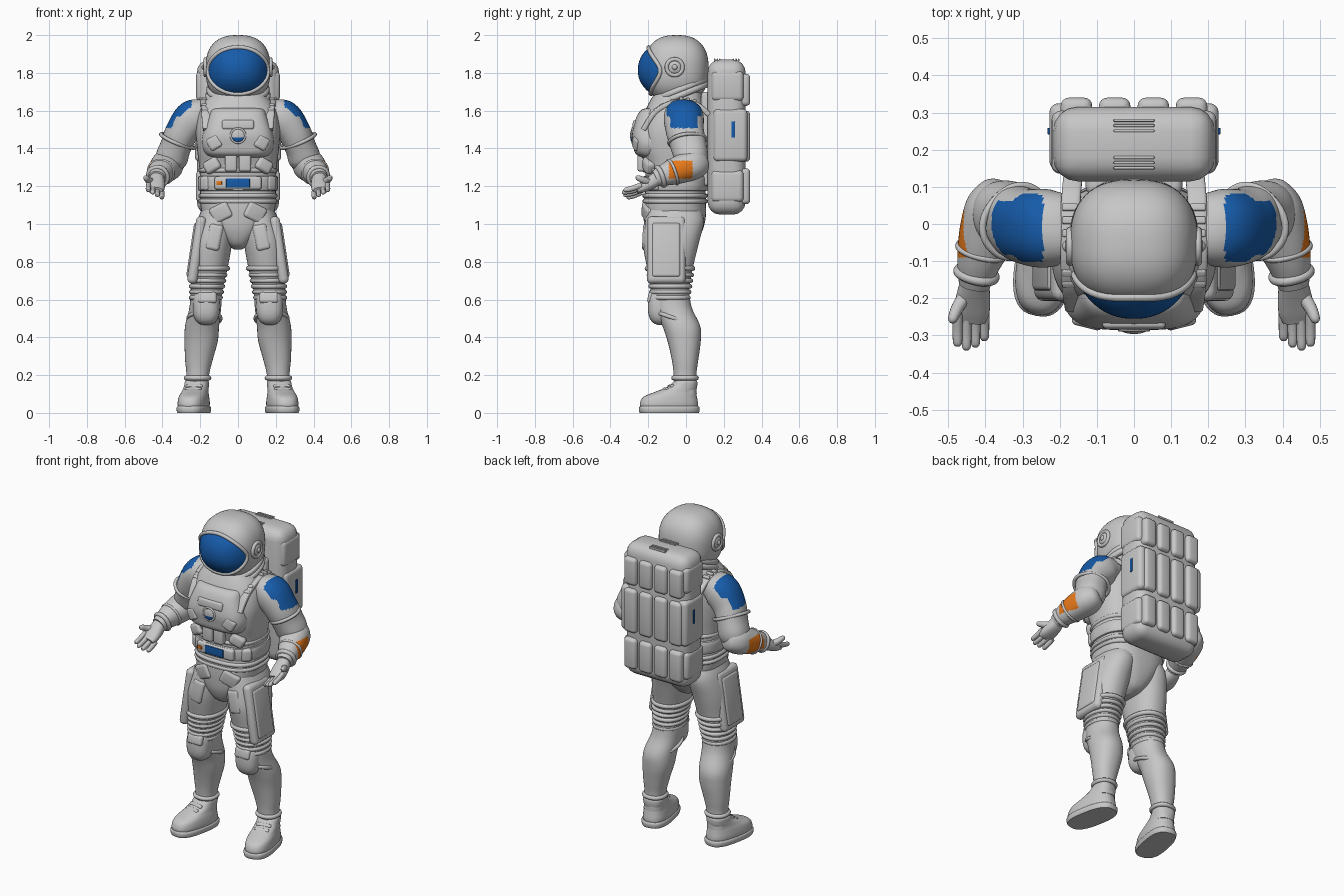
import bpy, bmesh, math
from mathutils import Vector, Matrix, Euler

if "Cube" in bpy.data.objects:
    bpy.data.objects.remove(bpy.data.objects["Cube"])


def material(name, rgb):
    m = bpy.data.materials.new(name)
    m.diffuse_color = (*rgb, 1)
    m.use_nodes = True
    m.node_tree.nodes["Principled BSDF"].inputs["Base Color"].default_value = m.diffuse_color
    return m


GREY = material("suit grey", (0.57, 0.57, 0.57))
BLUE = material("deep blue", (0.008, 0.105, 0.40))
ORANGE = material("orange", (0.80, 0.19, 0.01))


def finish(name, bm, mat, mirror):
    bmesh.ops.recalc_face_normals(bm, faces=bm.faces[:])
    me = bpy.data.meshes.new(name)
    bm.to_mesh(me)
    bm.free()
    me.materials.append(mat)
    ob = bpy.data.objects.new(name, me)
    bpy.context.collection.objects.link(ob)
    if mirror:
        ob.modifiers.new("mirror", 'MIRROR').use_mirror_merge = False
    return ob


def skin(name, rings, mat=GREY, mirror=False, wrap=False):
    bm = bmesh.new()
    vs = [[bm.verts.new(p) for p in r] for r in rings]
    n = len(rings[0])
    for i in range(len(vs) if wrap else len(vs) - 1):
        a, b = vs[i], vs[(i + 1) % len(vs)]
        for j in range(n):
            k = (j + 1) % n
            bm.faces.new((a[j], a[k], b[k], b[j]))
    if not wrap:
        bm.faces.new(vs[0])
        bm.faces.new(vs[-1])
    return finish(name, bm, mat, mirror)


def oval(t, e):
    c, s = math.cos(t), math.sin(t)
    return (math.copysign(abs(c) ** (2 / e), c), math.copysign(abs(s) ** (2 / e), s))


def loft(name, st, mat=GREY, e=2.2, flat=False, seg=40, steps=6, mirror=False, xf=None):
    """Smooth skin through stations (x, y, z, radius across, radius deep)."""
    s = [st[0]] + list(st) + [st[-1]]
    pts = []
    for i in range(1, len(s) - 2):
        for k in range(steps + (i == len(s) - 3)):
            t = k / steps
            pts.append([0.5 * (2 * b + (c - a) * t + (2 * a - 5 * b + 4 * c - d) * t * t
                               + (3 * b - a - 3 * c + d) * t ** 3)
                        for a, b, c, d in zip(*s[i - 1:i + 3])])
    rings = []
    for i, p in enumerate(pts):
        u, w = Vector((1, 0, 0)), Vector((0, 1, 0))
        if not flat:
            t = (Vector(pts[min(i + 1, len(pts) - 1)][:3]) - Vector(pts[max(i - 1, 0)][:3])).normalized()
            u = (u - t * u.dot(t)).normalized()
            w = t.cross(u)
        ring = []
        for j in range(seg):
            a, b = oval(2 * math.pi * j / seg, e)
            q = Vector(p[:3]) + u * a * max(p[3], .002) + w * b * max(p[4], .002)
            ring.append(xf @ q if xf else q)
        rings.append(ring)
    return skin(name, rings, mat, mirror)


def tube(name, pts, r, mat=GREY, mirror=False, seg=10):
    """Closed loop of round cord."""
    mid, n, rings = sum(pts, Vector()) / len(pts), len(pts), []
    for i, p in enumerate(pts):
        t = (pts[(i + 1) % n] - pts[i - 1]).normalized()
        o = p - mid
        o = (o - t * o.dot(t)).normalized()
        w = t.cross(o)
        rings.append([p + (o * math.cos(a) + w * math.sin(a)) * r
                      for a in (2 * math.pi * k / seg for k in range(seg))])
    return skin(name, rings, mat, mirror, True)


def ring(name, c, rx, ry, r, normal=(0, 0, 1), e=2.2, mirror=False):
    q = Vector((0, 0, 1)).rotation_difference(Vector(normal))
    pts = []
    for k in range(56):
        a, b = oval(2 * math.pi * k / 56, e)
        pts.append(Vector(c) + q @ Vector((a * rx, b * ry, 0)))
    return tube(name, pts, r, GREY, mirror)


def box(name, c, size, bevel=.015, mat=GREY, rot=(0, 0, 0), mirror=False):
    bm = bmesh.new()
    bmesh.ops.create_cube(bm, size=1)
    bmesh.ops.scale(bm, vec=size, verts=bm.verts)
    bmesh.ops.bevel(bm, geom=bm.edges[:], offset=bevel, segments=4, profile=.5, affect='EDGES')
    bm.transform(Matrix.Translation(c) @ Euler(rot).to_matrix().to_4x4())
    return finish(name, bm, mat, mirror)


def blob(name, c, r, e=2.0, mat=GREY, mirror=False, seg=48):
    bm = bmesh.new()
    bmesh.ops.create_uvsphere(bm, u_segments=seg, v_segments=seg // 2, radius=1)
    for v in bm.verts:
        p = v.co / sum(abs(k) ** e for k in v.co) ** (1 / e)
        v.co = Vector(c) + Vector((p.x * r[0], p.y * r[1], p.z * r[2]))
    return finish(name, bm, mat, mirror)


def paint(ob, mat, rule):
    ob.data.materials.append(mat)
    for f in ob.data.polygons:
        if rule(f.center, f.normal):
            f.material_index = len(ob.data.materials) - 1


# Helmet with bulging visor, rim, ear discs and tilted neck rings
HC, HR, HE = Vector((0, -.05, 1.82)), Vector((.172, .17, .18)), 2.5
blob("helmet", HC, HR, HE, seg=64)


def visor_point(r, t, bulge):
    x, z = .155 * r * math.cos(t), 1.812 + .12 * r * math.sin(t)
    d = 1 - abs(x / HR.x) ** HE - abs((z - HC.z) / HR.z) ** HE
    return Vector((x, HC.y - HR.y * d ** (1 / HE) - bulge * (1 - r * r) - .003, z))


loop = [2 * math.pi * k / 64 for k in range(64)]
skin("visor", [[visor_point(r / 14, t, .032) for t in loop] for r in (.3, 1, 2, 3, 4, 5, 6, 7, 8, 9, 10, 11, 12, 13, 14)], BLUE)
tube("visor_rim", [visor_point(1.03, t, 0) for t in loop], .011)
ring("ear_ring", (.172, -.06, 1.83), .042, .042, .011, (1, 0, 0), 2, True)
blob("ear_disc", (.165, -.06, 1.83), (.02, .036, .036), 2.5, mirror=True)
blob("ear_button", (.178, -.06, 1.83), (.015, .016, .016), mirror=True, seg=20)
tilt = (0, -.38, .92)
ring("neck_ring_upper", (0, -.03, 1.712), .15, .145, .018, tilt)
ring("neck_ring_lower", (0, -.03, 1.682), .155, .15, .018, tilt)

# Torso and chest shell
loft("torso", [(0, -.03, 1.72, .12, .11), (0, -.045, 1.67, .16, .135), (0, -.055, 1.60, .205, .16),
               (0, -.07, 1.50, .222, .18), (0, -.07, 1.40, .217, .178), (0, -.06, 1.30, .205, .16),
               (0, -.055, 1.20, .20, .158), (0, -.06, 1.12, .20, .165), (0, -.06, 1.04, .185, .165),
               (0, -.065, .96, .13, .15), (0, -.07, .89, .06, .11), (0, -.07, .865, .02, .05)],
     e=2.6, flat=True, seg=56)
loft("chest_plate", [(0, -.14, 1.345, .13, .07), (0, -.15, 1.37, .17, .115), (0, -.15, 1.42, .192, .13),
                     (0, -.15, 1.48, .185, .135), (0, -.14, 1.56, .158, .125), (0, -.13, 1.605, .14, .105),
                     (0, -.12, 1.615, .11, .07)], e=3.6, flat=True, seg=56)
box("chest_inset", (0, -.268, 1.525), (.17, .03, .05), .012, rot=(-.12, 0, 0))
box("chest_side_pad", (.125, -.262, 1.43), (.07, .035, .07), .014, rot=(0, .5, .25), mirror=True)
badge = blob("chest_badge", (0, -.284, 1.468), (.036, .012, .036))
paint(badge, BLUE, lambda c, n: c.z < 1.457)
ring("chest_badge_ring", (0, -.284, 1.468), .038, .038, .006, (0, 1, 0), 2)
box("chest_pouch", (.037, -.222, 1.325), (.066, .07, .095), .014, mirror=True)
box("rib_pad", (.135, -.195, 1.31), (.09, .06, .07), .02, rot=(0, .5, .35), mirror=True)
loft("shoulder_strap", [(.165, .12, 1.58), (.17, .06, 1.63), (.172, -.02, 1.648), (.172, -.1, 1.632),
                        (.168, -.17, 1.585), (.16, -.225, 1.50)] and
     [(x, y, z, .026, .014) for x, y, z in ((.165, .12, 1.58), (.17, .06, 1.63), (.172, -.02, 1.648),
                                            (.172, -.1, 1.632), (.168, -.17, 1.585), (.16, -.225, 1.5))],
     e=4, seg=24, mirror=True)
for y, z, a in ((.045, 1.652, -.2), (.01, 1.66, -.1), (-.025, 1.664, 0), (-.13, 1.628, .5), (-.16, 1.605, .65)):
    box("strap_clip", (.172, y, z), (.042, .02, .018), .005, rot=(a, 0, 0), mirror=True)

# Belt, buckle and waist folds
loft("belt", [(0, -.055, z, r, r - .04) for z, r in ((1.175, .2), (1.185, .211), (1.245, .212), (1.255, .2))],
     e=2.6, flat=True, seg=56, steps=3)
box("belt_box", (0, -.208, 1.217), (.25, .05, .07), .015)
box("belt_buckle", (0, -.234, 1.217), (.125, .009, .05), .004, BLUE)
box("belt_button", (-.1, -.234, 1.217), (.028, .009, .022), .003, ORANGE)
box("belt_pouch", (.165, -.155, 1.215), (.06, .06, .075), .015, rot=(0, 0, .7), mirror=True)
for z in (1.15, 1.12, 1.285):
    ring("waist_fold", (0, -.058, z), .197, .16, .013, e=2.6)
box("hip_flap", (.09, -.205, 1.06), (.11, .04, .09), .018, rot=(.1, .45, .3), mirror=True)

# Life-support pack with ribbed back
box("pack_body", (0, .215, 1.46), (.435, .2, .82), .065)
for z, h in ((1.71, .17), (1.465, .27), (1.2, .19)):
    for x in (.052, .155):
        box("pack_back_rib", (x, .305, z), (.085, .07, h), .022, mirror=True)
box("pack_middle_pod", (.195, .235, 1.47), (.066, .18, .28), .025, mirror=True)
box("pack_lower_pod", (.19, .22, 1.2), (.066, .17, .17), .025, mirror=True)
box("pack_upper_pod", (.19, .22, 1.73), (.064, .17, .16), .025, mirror=True)
box("pack_side_light", (.228, .25, 1.5), (.009, .018, .085), .002, BLUE, mirror=True)
for y in (.165, .265):
    for k in range(3):
        box("pack_top_vent", (0, y - .014 + .014 * k, 1.868), (.11, .008, .014), .003)
box("pack_mount", (0, .11, 1.45), (.26, .06, .5), .02)

# Arms: upper arm with blue shoulder panel, forearm with orange patch
upper = loft("upper_arm", [(.16, -.01, 1.60, .06, .085), (.235, -.012, 1.565, .095, .105), (.295, -.005, 1.49, .088, .1),
                           (.33, .015, 1.41, .082, .095), (.352, .03, 1.345, .085, .088),
                           (.362, .035, 1.30, .065, .065), (.366, .035, 1.275, .02, .02)],
             seg=96, steps=16, mirror=True)
paint(upper, BLUE, lambda c, n: c.x > .245 and c.z > 1.508 and n.x * .75 + n.z * .66 > .45
      and abs(c.y + .01) < (.092 if c.z > 1.57 else .073))
ring("upper_arm_seam", (.318, .007, 1.44), .088, .1, .01, (.38, .15, -.9), mirror=True)
fore = loft("forearm", [(.345, .105, 1.335, .02, .02), (.352, .09, 1.33, .06, .06), (.37, .04, 1.315, .083, .08),
                        (.395, -.03, 1.29, .077, .075), (.417, -.1, 1.265, .06, .062), (.43, -.165, 1.24, .042, .042)],
            seg=80, steps=14, mirror=True)
paint(fore, ORANGE, lambda c, n: n.x > .55 and -.09 < c.y < .035 and 1.24 < c.z < 1.335)
wrist = (.2, -.9, -.33)
ring("forearm_seam", (.408, -.07, 1.275), .066, .066, .008, wrist, mirror=True)
ring("glove_cuff", (.424, -.135, 1.252), .05, .05, .013, wrist, mirror=True)

# Gloves: palm, four fingers and thumb
loft("palm", [(.428, -.15, 1.245, .036, .036), (.432, -.19, 1.215, .045, .034), (.437, -.235, 1.19, .048, .026),
              (.44, -.262, 1.178, .04, .018)], e=2.4, seg=28, mirror=True)
for i in range(4):
    x, z, l = .402 + .024 * i, 1.158 + .013 * i, (.055, .072, .08, .07)[i]
    loft("finger", [(x, -.235, z + .01, .013, .015), (x + .001, -.255 - l * .4, z - .008, .0135, .0145),
                    (x + .001, -.25 - l, z - .016, .012, .012), (x + .001, -.26 - l, z - .017, .005, .005)],
         seg=14, steps=4, mirror=True)
loft("thumb", [(.452, -.19, 1.22, .02, .02), (.475, -.225, 1.232, .017, .018), (.488, -.256, 1.245, .013, .014),
               (.491, -.266, 1.248, .005, .005)], seg=14, steps=4, mirror=True)

# Legs with side panels, straps, knee pads and knee folds
loft("leg", [(.10, -.065, 1.10, .08, .13), (.115, -.06, 1.02, .1, .155), (.138, -.08, .90, .107, .148),
             (.152, -.085, .77, .098, .122), (.165, -.085, .66, .085, .104), (.173, -.07, .56, .084, .1),
             (.19, -.025, .46, .09, .1), (.195, -.01, .38, .088, .088), (.207, -.005, .28, .073, .07),
             (.213, -.005, .2, .06, .06), (.218, -.003, .1, .06, .06)], flat=True, seg=48, mirror=True)
box("thigh_panel", (.218, -.105, .862), (.055, .205, .36), .026, rot=(0, -.15, 0), mirror=True)
box("thigh_panel_inset", (.236, -.105, .862), (.035, .15, .29), .014, rot=(0, -.15, 0), mirror=True)
box("thigh_front_pad", (.125, -.21, .93), (.075, .04, .14), .018, rot=(-.05, -.2, 0), mirror=True)
ring("thigh_strap", (.152, -.085, .765), .096, .12, .014, mirror=True)
for z in (.73, .70, .67, .64, .61):
    ring("knee_fold", (.165 - (z - .66) * .1, -.083, z), .083 + (z - .66) * .1, .103 + (z - .66) * .15, .012, mirror=True)
blob("knee_pad", (.168, -.13, .565), (.072, .072, .1), 2.6, mirror=True)
box("knee_cap", (.163, -.185, .61), (.10, .035, .06), .015, rot=(-.2, 0, 0), mirror=True)
ring("knee_pad_seam", (.178, -.06, .5), .085, .098, .011, (0, .35, 1), mirror=True)
ring("ankle_cuff", (.214, -.005, .185), .06, .06, .013, mirror=True)

# Boots, turned slightly outward
turn = Matrix.Translation((.217, 0, 0)) @ Matrix.Rotation(.19, 4, 'Z')
loft("boot", [(0, -.09, .02, .074, .152), (0, -.092, .05, .078, .155), (0, -.085, .085, .074, .142),
              (0, -.055, .112, .067, .108), (0, -.02, .138, .064, .078), (0, -.004, .165, .062, .062),
              (0, -.002, .18, .05, .05)], e=2.5, flat=True, mirror=True, xf=turn)
loft("boot_sole", [(0, -.09, 0, .078, .157), (0, -.09, .012, .082, .161), (0, -.09, .028, .082, .161),
                   (0, -.09, .036, .076, .155)], e=2.7, flat=True, steps=3, mirror=True, xf=turn)
for y, z in ((-.11, .128), (-.08, .145)):
    p = turn @ Vector((0, y, z - .006))
    box("boot_strap", p, (.09, .022, .022), .007, rot=(.6, 0, .19), mirror=True)

# Smooth shading with crisp edges
for ob in bpy.data.objects:
    ob.select_set(True)
    bpy.context.view_layer.objects.active = ob
bpy.ops.object.shade_smooth_by_angle(angle=math.radians(40))
